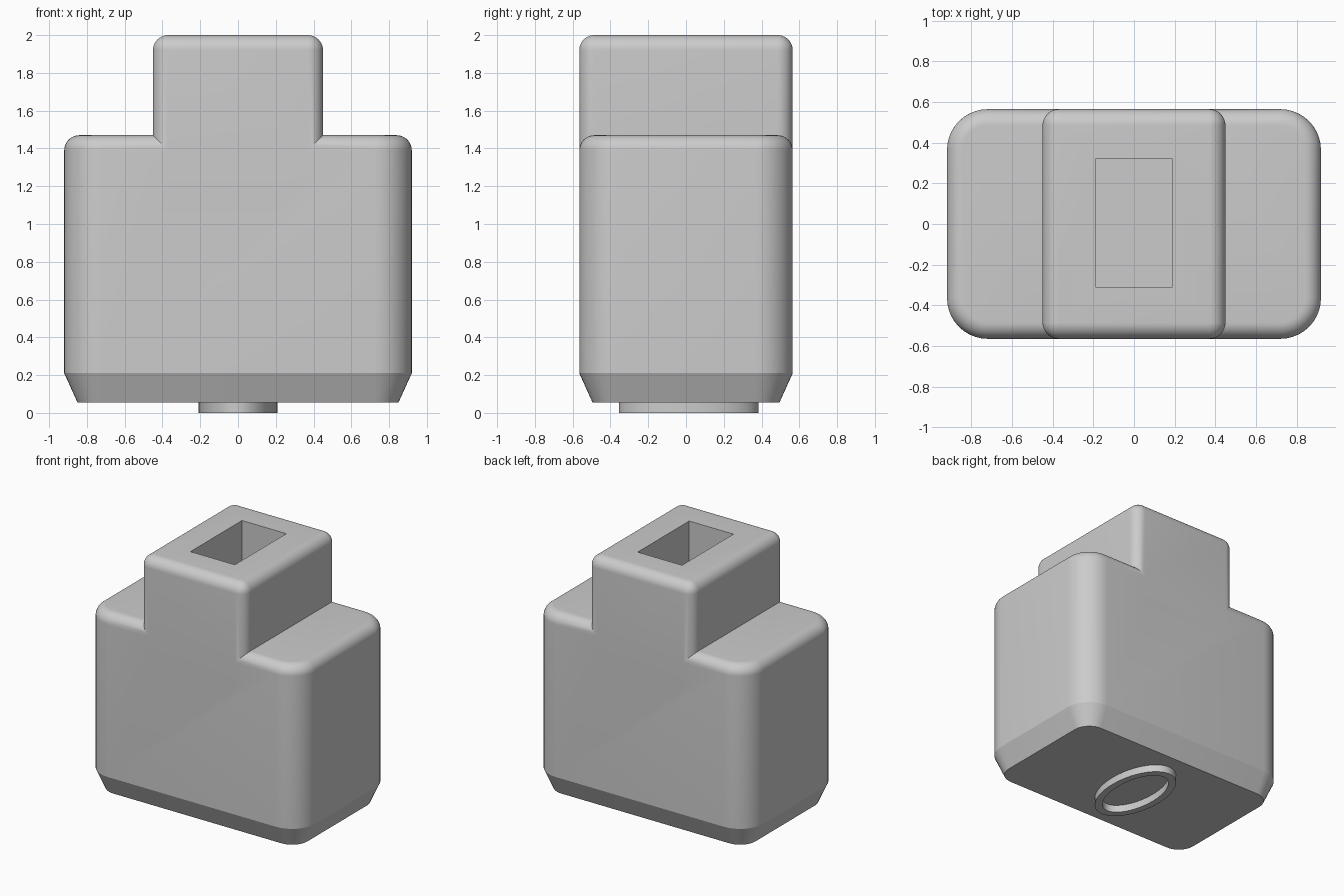
import bpy
import bmesh
from math import sin, cos, pi, radians

cube = bpy.data.objects.get("Cube")
if cube:
    bpy.data.objects.remove(cube, do_unlink=True)

grey = bpy.data.materials.new("plain grey")
grey.use_nodes = True
grey.diffuse_color = (0.6, 0.6, 0.6, 1)
grey.node_tree.nodes["Principled BSDF"].inputs["Base Color"].default_value = (0.6, 0.6, 0.6, 1)

STEPS = 10


def rounded_rect(hx, hy, r):
    """Outline of a rectangle with rounded corners, counter-clockwise."""
    pts = []
    for q, (sx, sy) in enumerate([(1, 1), (-1, 1), (-1, -1), (1, -1)]):
        for i in range(STEPS + 1):
            a = (q + i / STEPS) * pi / 2
            pts.append((sx * (hx - r) + r * cos(a), sy * (hy - r) + r * sin(a)))
    return pts


def finish(name, bm):
    bmesh.ops.remove_doubles(bm, verts=bm.verts, dist=0.0002)
    bmesh.ops.recalc_face_normals(bm, faces=bm.faces)
    mesh = bpy.data.meshes.new(name)
    bm.to_mesh(mesh)
    bm.free()
    mesh.materials.append(grey)
    obj = bpy.data.objects.new(name, mesh)
    bpy.context.collection.objects.link(obj)
    return obj


def loft(name, hx, hy, r, levels):
    """Stack inset copies of a rounded rectangle; levels are (z, inset)."""
    bm = bmesh.new()
    rings = []
    for z, d in levels:
        outline = rounded_rect(hx - d, hy - d, max(r - d, 0.0))
        rings.append([bm.verts.new((x, y, z)) for x, y in outline])
    n = len(rings[0])
    for low, high in zip(rings, rings[1:]):
        for i in range(n):
            j = (i + 1) % n
            bm.faces.new((low[i], low[j], high[j], high[i]))
    bm.faces.new(rings[0][::-1])
    bm.faces.new(rings[-1])
    return finish(name, bm)


def fillet(top, r):
    """Levels of a quarter-round top edge."""
    return [(top - r + r * sin(a), r - r * cos(a))
            for a in (i / STEPS * pi / 2 for i in range(STEPS + 1))]


def apply_boolean(target, other, operation):
    mod = target.modifiers.new(operation.lower(), "BOOLEAN")
    mod.operation = operation
    mod.solver = "EXACT"
    mod.object = other
    bpy.context.view_layer.objects.active = target
    bpy.ops.object.modifier_apply(modifier=mod.name)
    bpy.data.objects.remove(other, do_unlink=True)


def smooth(obj):
    bpy.ops.object.select_all(action="DESELECT")
    obj.select_set(True)
    bpy.context.view_layer.objects.active = obj
    bpy.ops.object.shade_smooth_by_angle(angle=radians(22))


# Wide body with chamfered base, joined to the narrower upper block
body = loft("housing", 0.92, 0.565, 0.2, [(0.055, 0.07), (0.21, 0)] + fillet(1.47, 0.08))
block = loft("upper_block", 0.45, 0.565, 0.08, [(1.2, 0)] + fillet(2.0, 0.08))
apply_boolean(body, block, "UNION")

# Rectangular socket sunk into the top
socket = loft("socket_cutter", 0.19, 0.315, 0, [(1.0, 0), (2.2, 0)])
socket.hide_render = True
socket.location.y = 0.005
apply_boolean(body, socket, "DIFFERENCE")
smooth(body)

# Oval rim under the base
bm = bmesh.new()
N = 64
loops = []
for rx, ry, z in [(0.21, 0.37, 0.06), (0.21, 0.37, 0), (0.16, 0.31, 0), (0.16, 0.31, 0.06)]:
    loops.append([bm.verts.new((rx * cos(2 * pi * i / N), 0.015 + ry * sin(2 * pi * i / N), z))
                  for i in range(N)])
for k in range(4):
    a, b = loops[k], loops[(k + 1) % 4]
    for i in range(N):
        j = (i + 1) % N
        bm.faces.new((a[i], a[j], b[j], b[i]))
smooth(finish("base_rim", bm))
